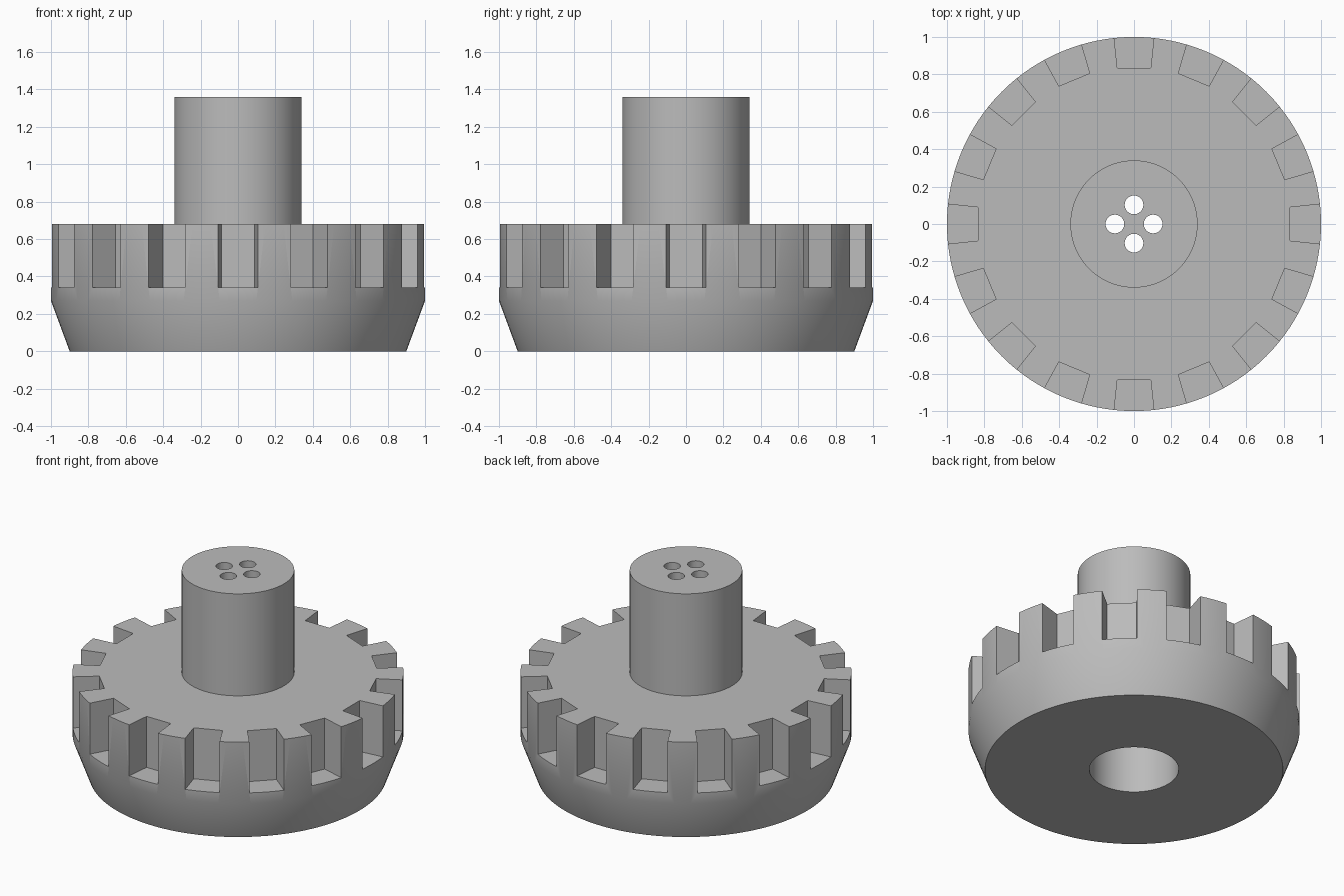
import bpy, bmesh
from math import sin, cos, pi, radians
from mathutils import Matrix

cube = bpy.data.objects.get("Cube")
if cube:
    bpy.data.objects.remove(cube)

SEGMENTS = 128
BODY_TOP, STEM_TOP = 0.68, 1.36
NOTCHES = 16

grey = bpy.data.materials.new("plain_grey")
grey.use_nodes = True
grey.diffuse_color = (0.5, 0.5, 0.5, 1)
grey.node_tree.nodes["Principled BSDF"].inputs["Base Color"].default_value = (0.5, 0.5, 0.5, 1)


def make_object(name, bm):
    bmesh.ops.recalc_face_normals(bm, faces=bm.faces)
    mesh = bpy.data.meshes.new(name)
    bm.to_mesh(mesh)
    bm.free()
    mesh.materials.append(grey)
    obj = bpy.data.objects.new(name, mesh)
    bpy.context.collection.objects.link(obj)
    return obj


# Knob: tapered wheel, stem and blind bore turned from one closed profile
profile = [(0, 1.29), (0.27, 1.29), (0.27, 0), (0.9, 0), (1, 0.27),
           (1, BODY_TOP), (0.34, BODY_TOP), (0.34, STEM_TOP), (0, STEM_TOP)]
bm = bmesh.new()
points = [bm.verts.new((r, 0, z)) for r, z in profile]
edges = [bm.edges.new(pair) for pair in zip(points, points[1:])]
bmesh.ops.spin(bm, geom=points + edges, axis=(0, 0, 1), cent=(0, 0, 0),
               angle=2 * pi, steps=SEGMENTS, use_merge=False)
bmesh.ops.remove_doubles(bm, verts=bm.verts, dist=0.0005)
knob = make_object("notched_knob", bm)

# Cutters: radial grip notches around the rim
bm = bmesh.new()
half = radians(6.1)
inner, outer = 0.84, 1.2
for i in range(NOTCHES):
    turn = 2 * pi * i / NOTCHES
    outline = [(r * cos(turn + a), r * sin(turn + a))
               for r, a in ((inner, -half), (outer, -half), (outer, half), (inner, half))]
    base = bm.faces.new([bm.verts.new((x, y, BODY_TOP / 2)) for x, y in outline])
    raised = bmesh.ops.extrude_face_region(bm, geom=[base])["geom"]
    bmesh.ops.translate(bm, vec=(0, 0, 0.5),
                        verts=[v for v in raised if isinstance(v, bmesh.types.BMVert)])

# Cutters: four small holes through the stem's cap into the bore
for i in range(4):
    place = Matrix.Rotation(i * pi / 2, 4, 'Z') @ Matrix.Translation((0.102, 0, STEM_TOP))
    bmesh.ops.create_cone(bm, cap_ends=True, segments=32, radius1=0.05, radius2=0.05,
                          depth=0.3, matrix=place)
cutter = make_object("notch_and_hole_cutter", bm)
cutter.hide_render = True
cutter.hide_viewport = True

# Cut, then shade smooth with crisp edges
cut = knob.modifiers.new("cut", 'BOOLEAN')
cut.operation = 'DIFFERENCE'
cut.solver = 'EXACT'
cut.object = cutter
bpy.context.view_layer.objects.active = knob
knob.select_set(True)
bpy.ops.object.modifier_apply(modifier="cut")
bpy.data.objects.remove(cutter)
bpy.ops.object.shade_smooth_by_angle(angle=radians(30))
